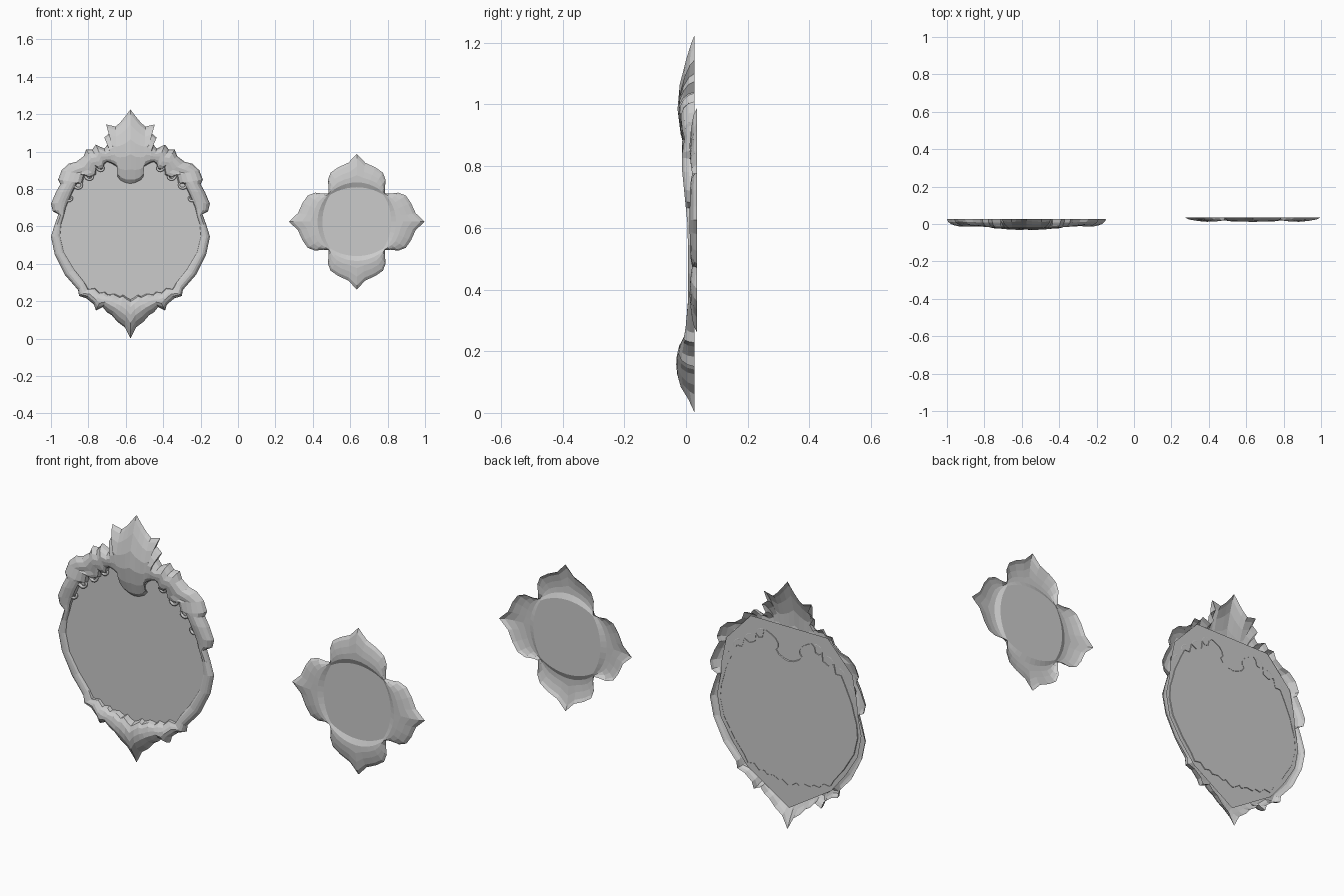
import bpy, bmesh, math

if "Cube" in bpy.data.objects:
    bpy.data.objects.remove(bpy.data.objects["Cube"])

FX, MX, MZ = -0.575, 0.635, 0.625   # plaque centre x, medallion centre x and z


def lerp_table(tab, v):
    for (a, ya), (b, yb) in zip(tab, tab[1:]):
        if v <= b:
            k = max(0, (v - a) / (b - a))
            return ya + (yb - ya) * k
    return tab[-1][1]


def finish(name, bm):
    # make the sheet face the front (-y)
    bm.normal_update()
    if sum(f.normal.y * f.calc_area() for f in bm.faces) > 0:
        bmesh.ops.reverse_faces(bm, faces=bm.faces[:])
    me = bpy.data.meshes.new(name)
    bm.to_mesh(me)
    bm.free()
    ob = bpy.data.objects.new(name, me)
    bpy.context.collection.objects.link(ob)
    return ob


def loft(name, rings):
    # closed strips between rings of equal length
    bm = bmesh.new()
    vs = [[bm.verts.new(p) for p in r] for r in rings]
    n = len(vs[0])
    for a, b in zip(vs, vs[1:]):
        for i in range(n):
            j = (i + 1) % n
            bm.faces.new((a[i], a[j], b[j], b[i]))
    return finish(name, bm)


def panel(name, pts):
    bm = bmesh.new()
    bm.faces.new([bm.verts.new(p) for p in pts])
    return finish(name, bm)


def mirrored(half):
    # right half from top to bottom, then the left half back up
    return half + [(-x, z) for x, z in half[-2:0:-1]]


# ---- ornate frame: matching outer and inner half outlines
outer = [(0, 1.225), (.03, 1.185), (.055, 1.155), (.08, 1.133), (.13, 1.145), (.11, 1.1),
         (.14, 1.075), (.12, 1.04), (.14, 1.015), (.185, 1.037), (.205, 1.01), (.237, 1.01),
         (.25, .975), (.29, .945), (.33, .935), (.368, .9), (.387, .85), (.375, .825),
         (.4, .78), (.425, .72), (.415, .68), (.385, .665), (.405, .61), (.425, .545),
         (.405, .45), (.35, .34), (.28, .26), (.275, .228), (.235, .215), (.195, .182),
         (.185, .15), (.148, .168), (.125, .14), (.1, .125), (.07, .09), (.03, .06), (0, 0)]
inner = [(0, .825), (.025, .83), (.055, .845), (.07, .865), (.058, .88), (.06, .9),
         (.075, .92), (.1, .935), (.125, .945), (.14, .93), (.145, .905), (.165, .9),
         (.18, .915), (.185, .875), (.215, .86), (.245, .875), (.255, .83), (.285, .83),
         (.305, .79), (.33, .735), (.345, .7), (.355, .66), (.37, .61), (.375, .545),
         (.355, .46), (.3, .37), (.245, .3), (.225, .265), (.19, .27), (.165, .245),
         (.135, .25), (.12, .235), (.085, .24), (.055, .225), (.04, .235), (.02, .22), (0, .21)]
crest_y = [(0, .02), (.04, .005), (.1, -.025), (.17, -.035), (.22, -.03), (.27, -.002),
           (.34, .006), (.6, .006), (.7, -.004), (.8, -.014), (.86, -.012), (.93, -.026),
           (1.0, -.028), (1.1, -.016), (1.225, .01)]
shape = [(0, 0), (.06, .45), (.2, .8), (.4, 1), (.6, 1), (.8, .93), (.94, .75)]
out, inn = mirrored(outer), mirrored(inner)
rings = []
for t, s in shape:
    ring = []
    for (ox, oz), (ix, iz) in zip(out, inn):
        x, z = ox + (ix - ox) * t, oz + (iz - oz) * t
        h = .028 - lerp_table(crest_y, z)
        if z > .88 or z < .26:
            h *= 1 - .9 * abs(x)
        ring.append((FX + x, .028 - h * s, z))
    rings.append(ring)
rings.append([(FX + x, .017, z) for x, z in inn])
loft("frame", rings)

# ---- flat mirror panel, visible from both sides
glass = [(.21, .995), (.345, .85), (.37, .73), (.375, .66), (.395, .56), (.375, .45),
         (.31, .345), (.23, .245), (0, .1)]
glass += [(-x, z) for x, z in glass[-2::-1]]
panel("mirror_panel", [(FX + x, .014, z) for x, z in glass])


# ---- curled scrolls along the upper inner edge
def scroll(name, cx, cz, r, start, turns, side):
    cu = bpy.data.curves.new(name, 'CURVE')
    cu.dimensions = '3D'
    cu.bevel_depth = .009
    cu.bevel_resolution = 1
    cu.use_fill_caps = True
    n = 11
    sp = cu.splines.new('POLY')
    sp.points.add(n - 1)
    for i in range(n):
        k = i / (n - 1)
        a = math.radians(start) - turns * 2 * math.pi * k
        rr = r * (1 - .7 * k)
        sp.points[i].co = (FX + side * (cx + rr * math.cos(a)), .006, cz + rr * math.sin(a), 1)
        sp.points[i].radius = 1.1 - .5 * k
    ob = bpy.data.objects.new(name, cu)
    bpy.context.collection.objects.link(ob)


for side in (-1, 1):
    for i, (cx, cz, r, st, tu) in enumerate([(.155, .915, .032, 120, .9), (.215, .87, .034, 100, .9),
                                             (.275, .825, .036, 90, .9), (.325, .755, .032, 80, .8)]):
        scroll(f"scroll_{i}_{'left' if side < 0 else 'right'}", cx, cz, r, st, tu, side)

# ---- four-petal medallion: half petal as (along axis, sideways, lip angle)
petal = [(.363, 0, 0), (.315, .045, 8), (.29, .1, 17), (.262, .14, 26), (.222, .155, 33),
         (.18, .15, 40), (.152, .152, 45)]
full = petal + [(a, -b, -g) for a, b, g in petal[1:-1]]
full.sort(key=lambda p: math.atan2(p[1], p[0]))
levels = [(0, .035), (.15, .024), (.45, .016), (.75, .012), (1, .013)]
rings = [[] for _ in range(len(levels) + 1)]
for q in range(4):
    c, s = round(math.cos(q * math.pi / 2)), round(math.sin(q * math.pi / 2))
    for a, b, g in full:
        ang = math.radians(g)
        d = abs(g) / 45
        lip = (.21 * math.cos(ang), .21 * math.sin(ang))
        rd = .184 + .018 * d * d
        for k, (t, y) in enumerate(levels):
            u, v = a + (lip[0] - a) * t, b + (lip[1] - b) * t
            yy = y + (.008 * d ** 3 if t > 0 else 0)
            rings[k].append((MX + u * c - v * s, min(yy, .035), MZ + u * s + v * c))
        u, v = rd * math.cos(ang), rd * math.sin(ang)
        rings[-1].append((MX + u * c - v * s, .025, MZ + u * s + v * c))
loft("medallion_petals", rings)

# ---- medallion centre disc
panel("medallion_disc", rings[-1])
